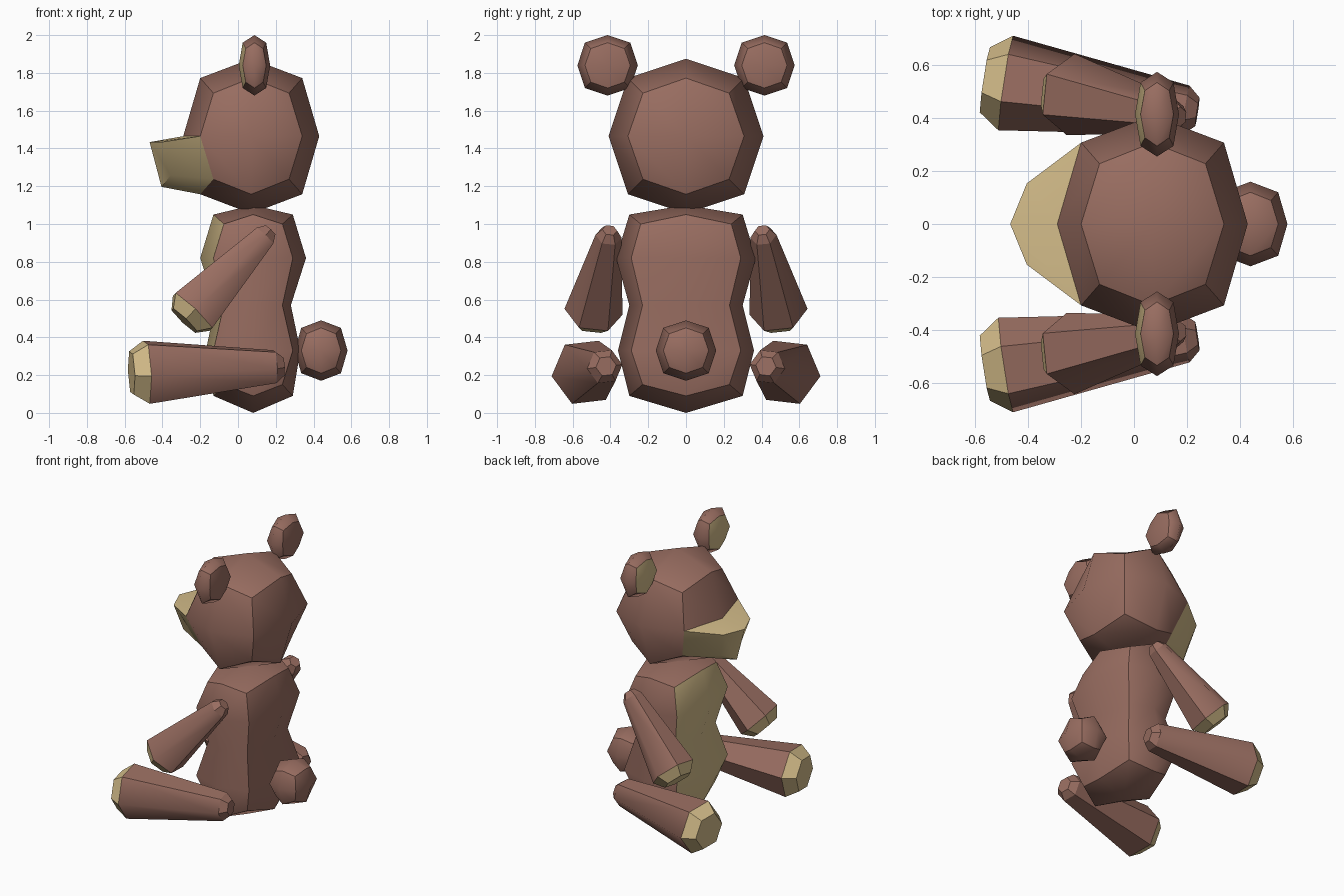
import bpy, bmesh, math
from mathutils import Vector

if "Cube" in bpy.data.objects:
    bpy.data.objects.remove(bpy.data.objects["Cube"])


def material(name, rgb):
    m = bpy.data.materials.new(name)
    m.diffuse_color = (*rgb, 1)
    m.use_nodes = True
    m.node_tree.nodes["Principled BSDF"].inputs["Base Color"].default_value = m.diffuse_color
    return m


BROWN = material("brown fur", (0.32, 0.155, 0.12))
TAN = material("tan fur", (0.65, 0.50, 0.25))


def finish(name, bm):
    bmesh.ops.recalc_face_normals(bm, faces=bm.faces[:])
    for f in bm.faces:
        f.smooth = True
    me = bpy.data.meshes.new(name)
    bm.to_mesh(me)
    bm.free()
    me.materials.append(BROWN)
    me.materials.append(TAN)
    ob = bpy.data.objects.new(name, me)
    bpy.context.collection.objects.link(ob)
    return ob


def rounded_box(center, half, tan_front=False):
    """Cube with each side split in four and rounded; cube edges stay sharp."""
    bm = bmesh.new()
    bmesh.ops.create_cube(bm, size=2)
    bmesh.ops.subdivide_edges(bm, edges=bm.edges[:], cuts=1, use_grid_fill=True)
    rank = {v: sum(abs(c) > 0.5 for c in v.co) for v in bm.verts}
    for e in bm.edges:
        e.smooth = min(rank[v] for v in e.verts) < 2
    for f in bm.faces:
        if tan_front and f.calc_center_median().x < -0.99:
            f.material_index = 1
    for v in bm.verts:
        s = {1: 1, 2: 0.75, 3: 0.556}[rank[v]]
        v.co = Vector([c + a * s * h for c, a, h in zip(center, v.co, half)])
    return bm


# Head, with the lower half of the face pulled out as a muzzle
bm = rounded_box((0.07, 0, 1.465), (0.36, 0.41, 0.41), True)
lower = [f for f in bm.faces if f.material_index and f.calc_center_median().z < 1.465]
for f in bm.faces:
    f.material_index = 0
ext = bmesh.ops.extrude_face_region(bm, geom=lower)["geom"]
old = [f for f in lower if f.is_valid]
if old:
    bmesh.ops.delete(bm, geom=old, context='FACES')
tips = [g for g in ext if isinstance(g, bmesh.types.BMVert)]
for v in tips:
    x, y, z = v.co
    v.co = (-0.405 + 0.7 * (x + 0.2), y * 0.5, 1.345 + 0.77 * (z - 1.35))
    for f in v.link_faces:
        f.material_index = 1
bmesh.ops.recalc_face_normals(bm, faces=bm.faces[:])
for e in bm.edges:
    if len({f.material_index for f in e.link_faces}) > 1:
        e.smooth = False
    elif any(v in tips for v in e.verts):
        e.smooth = e.calc_face_angle(0) < math.radians(50)
finish("head", bm)

# Ears and tail
for side, label in ((1, "left"), (-1, "right")):
    finish(label + "_ear", rounded_box((0.087, 0.415 * side, 1.84), (0.083, 0.16, 0.16), True))
finish("tail", rounded_box((0.44, 0, 0.33), (0.14, 0.16, 0.16)))

# Body: eight-sided rows (mid z, corner z, mid x, mid y, corner x, corner y)
rows = [(0.09, 0.15, 0.21, 0.30, 0.155, 0.23),
        (0.33, 0.33, 0.25, 0.36, 0.21, 0.29),
        (0.57, 0.57, 0.20, 0.30, 0.155, 0.23),
        (0.82, 0.82, 0.28, 0.37, 0.21, 0.29),
        (1.05, 1.00, 0.21, 0.30, 0.155, 0.24)]
bm = bmesh.new()
rings = []
for mz, cz, mx, my, cx, cy in rows:
    ring = []
    for k in range(8):
        c, s = (round(f(k * math.pi / 4)) for f in (math.cos, math.sin))
        corner = k % 2
        ring.append(bm.verts.new((0.08 + c * (cx if corner else mx),
                                  s * (cy if corner else my), cz if corner else mz)))
    rings.append(ring)
for a, b in zip(rings, rings[1:]):
    for k in range(8):
        f = bm.faces.new((a[k], a[(k + 1) % 8], b[(k + 1) % 8], b[k]))
        f.material_index = int(k in (3, 4))      # belly panel
    for k in (1, 3, 5, 7):
        bm.edges.get((a[k], b[k])).smooth = False
for ring, z in ((rings[0], 0.0), (rings[-1], 1.10)):
    tip = bm.verts.new((0.08, 0, z))
    for k in range(0, 8, 2):
        bm.faces.new((tip, ring[k - 1], ring[k]))
        bm.faces.new((tip, ring[k], ring[k + 1]))
    for k in range(8):
        bm.edges.get((ring[k - 1], ring[k])).smooth = False
finish("body", bm)


def limb(name, side, start, end, r_start, r_end, cap, r_cap, pad, r_pad, turn):
    """Six-sided tapered limb with a small brown cap and a tan paw pad."""
    start, end = Vector(start), Vector(end)
    d = (end - start).normalized()
    u = (Vector((0, 1, 0)) - d * d.y).normalized()
    v = u.cross(d)
    bm = bmesh.new()
    rings = []
    for c, r in ((start - d * cap, r_cap), (start, r_start), (end, r_end), (end + d * pad, r_pad)):
        ring = []
        for k in range(6):
            t = math.radians(turn + 60 * k)
            p = c + (u * math.cos(t) + v * math.sin(t)) * r
            ring.append(bm.verts.new((p.x, p.y * side, p.z)))
        rings.append(ring)
    bm.faces.new(rings[0])
    bm.faces.new(rings[-1]).material_index = 1
    for i, (a, b) in enumerate(zip(rings, rings[1:])):
        for k in range(6):
            f = bm.faces.new((a[k - 1], a[k], b[k], b[k - 1]))
            f.material_index = int(i == 2)
    for e in bm.edges:
        e.smooth = False
    bm.edges.get((rings[1][0], rings[2][0])).smooth = True   # soft outer ridge
    finish(name, bm)


# Arms and legs
for side, label in ((1, "left"), (-1, "right")):
    limb(label + "_arm", side, (0.14, 0.41, 0.935), (-0.24, 0.49, 0.535),
         0.07, 0.155, 0.045, 0.04, 0.065, 0.10, 0)
    limb(label + "_leg", side, (0.195, 0.43, 0.245), (-0.485, 0.533, 0.215),
         0.095, 0.182, 0.045, 0.055, 0.08, 0.125, -7)
